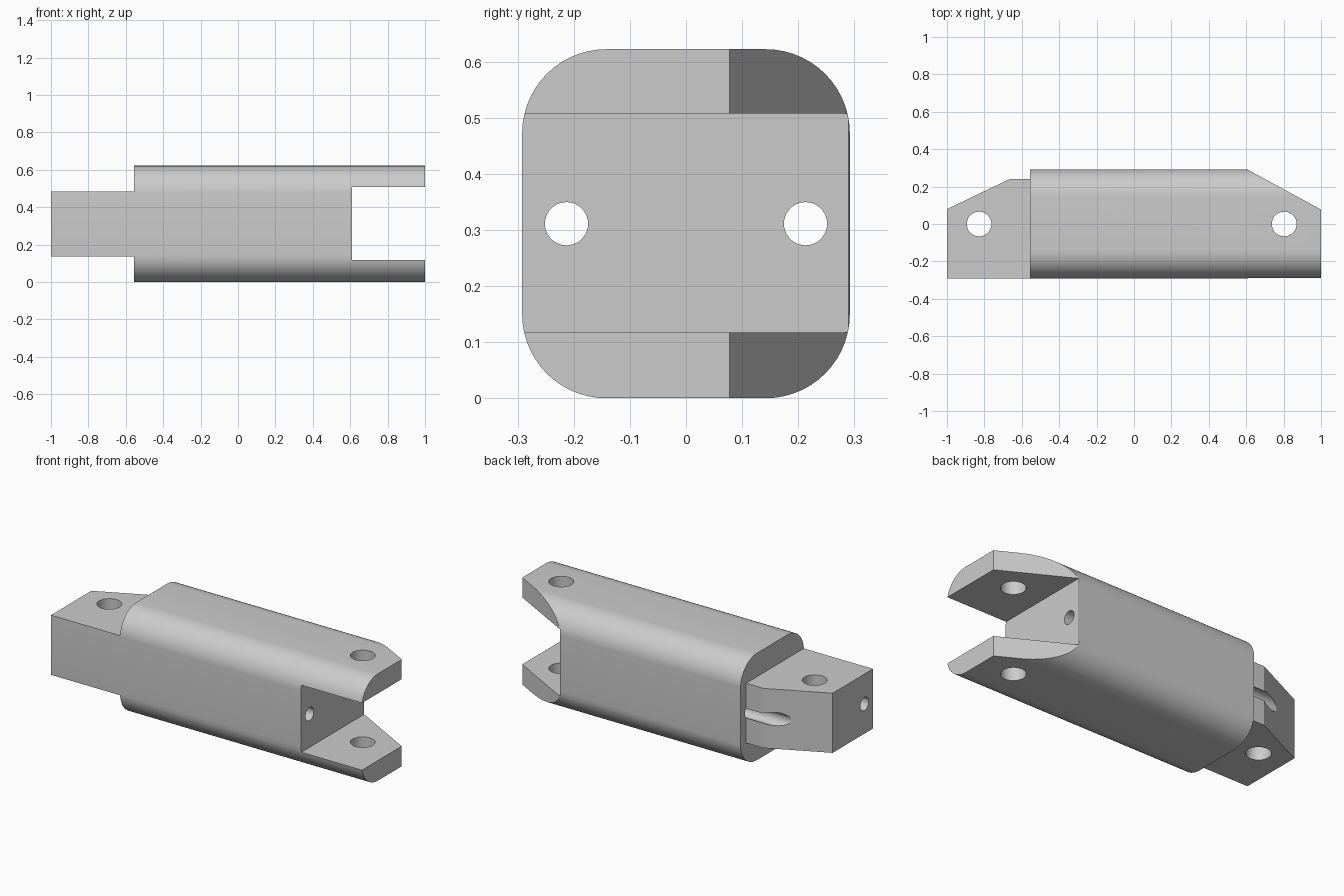
import bpy
import bmesh
import math
from mathutils import Matrix, Vector

cube = bpy.data.objects.get("Cube")
if cube:
    bpy.data.objects.remove(cube, do_unlink=True)

WIDTH, HEIGHT = 0.584, 0.622
MID_Z = HEIGHT / 2

grey = bpy.data.materials.new("plain grey")
grey.use_nodes = True
grey.diffuse_color = (0.6, 0.6, 0.6, 1)
grey.node_tree.nodes["Principled BSDF"].inputs["Base Color"].default_value = (0.6, 0.6, 0.6, 1)


def make_object(name, bm):
    bmesh.ops.recalc_face_normals(bm, faces=bm.faces)
    mesh = bpy.data.meshes.new(name)
    bm.to_mesh(mesh)
    bm.free()
    mesh.materials.append(grey)
    obj = bpy.data.objects.new(name, mesh)
    bpy.context.collection.objects.link(obj)
    return obj


def extrude(name, points, direction):
    """Solid made by sweeping a flat outline along a direction."""
    bm = bmesh.new()
    face = bm.faces.new([bm.verts.new(p) for p in points])
    new = bmesh.ops.extrude_face_region(bm, geom=[face])["geom"]
    verts = [v for v in new if isinstance(v, bmesh.types.BMVert)]
    bmesh.ops.translate(bm, verts=verts, vec=Vector(direction))
    return make_object(name, bm)


def box(name, x0, x1, z0, z1):
    return extrude(name, [(x0, -1, z0), (x1, -1, z0), (x1, -1, z1), (x0, -1, z1)], (0, 2, 0))


def plan_cutter(name, outline):
    return extrude(name, [(x, y, -0.5) for x, y in outline], (0, 0, 2))


def drill(name, centre, radius, turn):
    bm = bmesh.new()
    bmesh.ops.create_cone(bm, cap_ends=True, segments=40, radius1=radius, radius2=radius, depth=3,
                          matrix=Matrix.Translation(centre) @ turn)
    return make_object(name, bm)


# Bar with rounded long edges
radius, steps = 0.15, 14
section = []
for quarter, (sy, sz) in enumerate([(1, 1), (-1, 1), (-1, -1), (1, -1)]):
    for i in range(steps + 1):
        a = math.pi / 2 * (quarter + i / steps)
        section.append((-1, sy * (WIDTH / 2 - radius) + radius * math.cos(a),
                        MID_Z + sz * (MID_Z - radius) + radius * math.sin(a)))
link = extrude("hinge_link", section, (2, 0, 0))

upright = Matrix.Identity(4)
lengthwise = Matrix.Rotation(math.pi / 2, 4, "Y")

cutters = [
    # Tongue: lowered top and bottom, set-back and sloped rear
    box("tongue_top_cutter", -1.2, -0.555, 0.485, 1),
    box("tongue_bottom_cutter", -1.2, -0.555, -0.5, 0.138),
    plan_cutter("tongue_rear_cutter", [(-0.555, 0.24), (-0.665, 0.24), (-1.1, 0.032),
                                       (-1.1, 0.5), (-0.555, 0.5)]),
    # Fork: slot between the prongs and sloped rear
    box("fork_slot_cutter", 0.61, 1.2, 0.117, 0.507),
    plan_cutter("fork_rear_cutter", [(1.1, 0.023), (1.1, 0.4), (0.406, 0.4)]),
    # Vertical pin holes
    drill("tongue_pin_cutter", (-0.828, 0, MID_Z), 0.066, upright),
    drill("fork_pin_cutter", (0.803, 0, MID_Z), 0.066, upright),
]
# Lengthwise cord holes
for side in (-1, 1):
    cutters.append(drill("cord_hole_cutter", (0, side * 0.213, MID_Z), 0.0385, lengthwise))

bpy.ops.object.select_all(action="DESELECT")
link.select_set(True)
bpy.context.view_layer.objects.active = link
for cutter in cutters:
    cutter.hide_render = True
    mod = link.modifiers.new(cutter.name, "BOOLEAN")
    mod.operation = "DIFFERENCE"
    mod.solver = "EXACT"
    mod.object = cutter
    bpy.ops.object.modifier_apply(modifier=mod.name)
    bpy.data.objects.remove(cutter, do_unlink=True)

bpy.ops.object.shade_smooth_by_angle(angle=math.radians(20))
